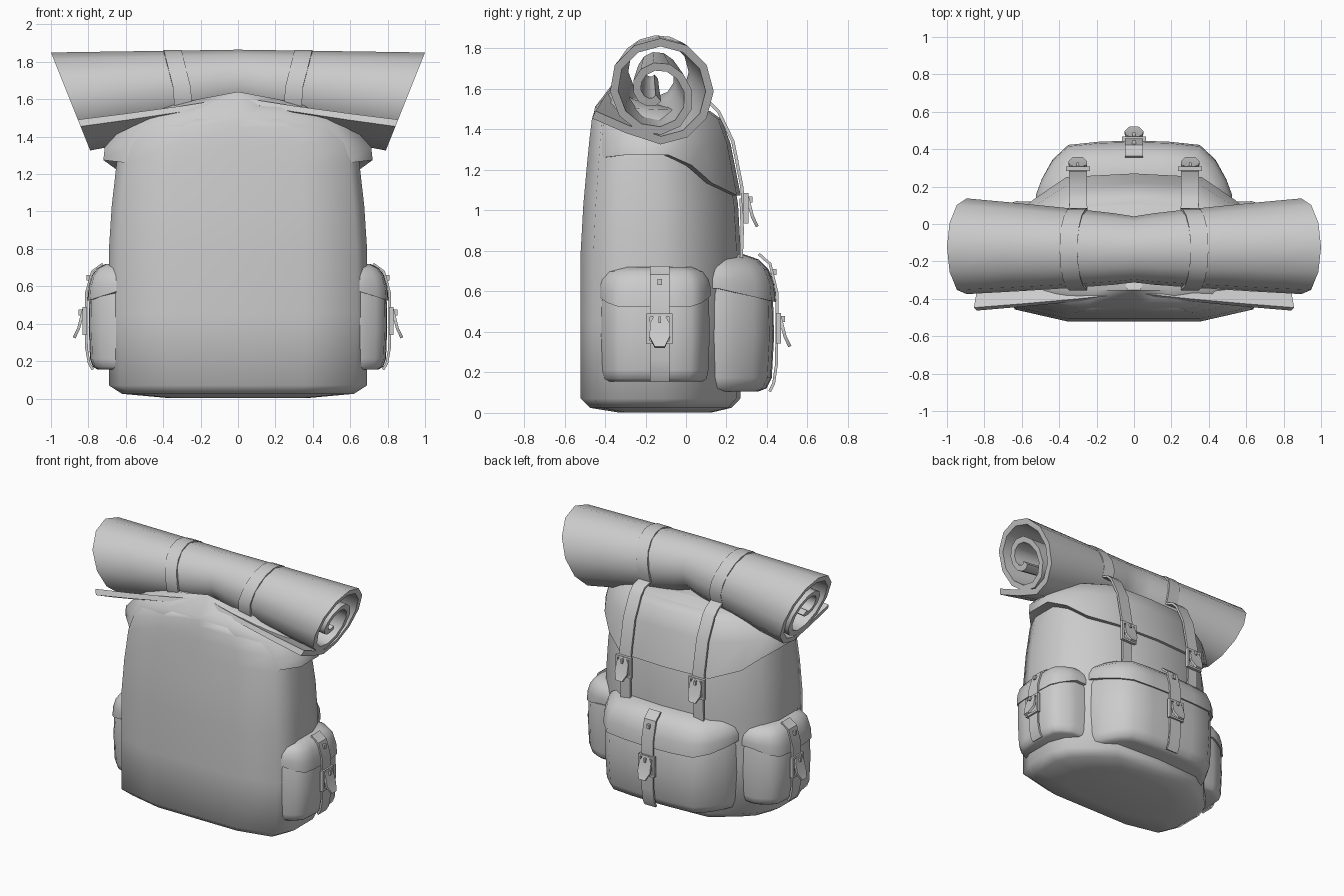
import bpy, bmesh, math
from mathutils import Vector, Matrix

if "Cube" in bpy.data.objects:
    bpy.data.objects.remove(bpy.data.objects["Cube"])

grey = bpy.data.materials.new("canvas_grey")
grey.diffuse_color = (0.6, 0.6, 0.6, 1)
grey.use_nodes = True
grey.node_tree.nodes["Principled BSDF"].inputs["Base Color"].default_value = grey.diffuse_color


def loft(name, rings, M=Matrix(), strip_caps=False, angle=40):
    """Skin closed rings of points and cap both ends."""
    bm = bmesh.new()
    vs = [[bm.verts.new(p) for p in r] for r in rings]
    n = len(vs[0])
    for a, b in zip(vs, vs[1:]):
        for i in range(n):
            j = (i + 1) % n
            bm.faces.new((a[i], a[j], b[j], b[i]))
    for r in (vs[0], vs[-1]):
        if strip_caps:
            for i in range(n // 2 - 1):
                bm.faces.new((r[i], r[i + 1], r[n - 2 - i], r[n - 1 - i]))
        else:
            bm.faces.new(r)
    bmesh.ops.recalc_face_normals(bm, faces=bm.faces)
    me = bpy.data.meshes.new(name)
    bm.to_mesh(me)
    bm.free()
    me.transform(M)
    me.materials.append(grey)
    ob = bpy.data.objects.new(name, me)
    bpy.context.collection.objects.link(ob)
    bpy.ops.object.select_all(action='DESELECT')
    ob.select_set(True)
    bpy.context.view_layer.objects.active = ob
    bpy.ops.object.shade_smooth_by_angle(angle=math.radians(angle))
    return ob


def strap(name, path, w, t=0.016, M=Matrix()):
    """Flat band along a path, its width lying along local x."""
    path = [Vector(p) for p in path]
    ws = w if isinstance(w, list) else [w] * len(path)
    rings = []
    for i, p in enumerate(path):
        tan = path[min(i + 1, len(path) - 1)] - path[max(i - 1, 0)]
        nor = Vector((0, -tan.z, tan.y)).normalized() * t / 2
        side = Vector((ws[i] / 2, 0, 0))
        rings.append([p - side - nor, p + side - nor, p + side + nor, p - side + nor])
    loft(name, rings, M, angle=30)


def box(name, c, s, M):
    x, y, z = (v / 2 for v in s)
    base = [(-x, -y), (x, -y), (x, y), (-x, y)]
    loft(name, [[(c[0] + a, c[1] + b, c[2] + h) for a, b in base] for h in (-z, z)], M)


def buckle(name, M):
    for s in (-1, 1):
        box(name + "_side_bar", (s * 0.056, 0.008, 0), (0.016, 0.024, 0.15), M)
        box(name + "_cross_bar", (0, 0.008, s * 0.067), (0.112, 0.022, 0.016), M)
    strap(name + "_tongue", [(0, 0.012, 0.065), (0, 0.022, 0.03), (0, 0.04, -0.04),
                             (0, 0.064, -0.09)], [0.05, 0.095, 0.1, 0.05], 0.016, M)
    box(name + "_pin", (0, 0.026, 0.045), (0.014, 0.03, 0.03), M)


# ---- main bag ----
HALF = [(0, 0), (.52, 0), (.92, .08), (1, .25), (1, .52), (.93, .68), (.78, .81), (.52, .975), (0, 1)]
OUTLINE = HALF + [(-x, y) for x, y in HALF[-2:0:-1]]


def bag_ring(hw, yf, yb, zf, front_hw=None, back_hw=None):
    def width(y):
        return front_hw if front_hw and y < .15 else back_hw if back_hw and y > .6 else hw
    return [(x * width(y), yf + y * (yb - yf), zf(x, y) if callable(zf) else zf) for x, y in OUTLINE]


loft("bag_body", [bag_ring(*r) for r in (
    (.38, -.34, .13, .003), (.62, -.475, .225, .025), (.69, -.52, .268, .07),
    (.693, -.52, .27, .45), (.69, -.52, .27, .8), (.675, -.507, .257, 1.03),
    (.65, -.487, .22, 1.25), (.635, -.476, .185, 1.36, .61), (.57, -.465, .14, 1.45, .52),
    (.48, -.452, .1, 1.495, .43))], angle=70)


# ---- lid with an edge dipping toward the back ----
def lid_edge(x, y):
    return 1.26 if y < .15 else 1.275 if y < .6 else 1.275 - .2 * min(1, (y - .6) / .3)


def lid_top(x, y):
    return (1.64 - .07 * abs(x)) * (1 - y) + 1.48 * y


loft("bag_lid", [bag_ring(.63, -.46, .2, lid_edge),
                 bag_ring(.72, -.478, .27, lid_edge, .65, .695),
                 bag_ring(.712, -.468, .22, lambda x, y: 1.35 - .02 * y, .63, .7),
                 bag_ring(.615, -.458, .175, 1.45, .57),
                 bag_ring(.53, -.45, .12, lambda x, y: 1.51 - .02 * y, .5),
                 bag_ring(.38, -.352, .03, lid_top)], angle=60)


# ---- pouches ----
P_HALF = [(.98, -.85), (1, 0), (.94, .29), (.83, .65), (.67, .92), (.35, .98)]
P_OUT = P_HALF + [(0, 1)] + [(-u, d) for u, d in P_HALF[::-1]]


def pouch(name, M, hw, depth, z0, z1, u0):
    h = z1 - z0

    def ring(t, su, sd):
        return [(u * hw * su, d * depth * (sd if d > 0 else 1),
                 z0 + h * (t(d) if callable(t) else t)) for u, d in P_OUT]

    loft(name + "_body", [ring(*r) for r in (
        (0, .86, .72), (.025, .93, .87), (.1, .96, .96), (.4, .98, 1),
        (.7, .97, .98), (.9, .88, .8))], M, angle=50)
    # flap overhanging the pouch body
    loft(name + "_flap", [ring(*r) for r in (
        (lambda d: .65 + .1 * (1 - max(d, 0)), 1, 1.04),
        (lambda d: .78 + .04 * (1 - max(d, 0)), 1, 1.01),
        (.89, .965, .9), (.96, .86, .73), (1, .66, .45))], M, angle=50)
    pts = [(1, -.075), (.965, -.05), (.93, -.02), (.72, .014), (.5, .014), (.2, .012),
           (.06, -.002), (.0, -.022)]
    strap(name + "_strap", [(u0, depth + o, z0 + h * t) for t, o in pts], .095, .014, M)
    box(name + "_stud", (u0, depth - .003, z0 + h * .87), (.022, .03, .03), M)
    buckle(name + "_buckle", M @ Matrix.Translation((u0, depth + .014, z0 + h * .46)))


pouch("back_pouch", Matrix.Translation((0, .155, 0)), .525, .28, .105, .785, 0)
for s, side in ((1, "right"), (-1, "left")):
    pouch(side + "_pouch", Matrix.Translation((s * .63, -.155, 0)) @ Matrix.Rotation(-s * math.pi / 2, 4, 'Z'),
          .277, .168, .155, .72, -s * .025)

# ---- bedroll: a spiral sheet, pinched in the middle ----
line = [Vector((-.33, -.115)), Vector((-.17, -.185))]
for k in range(26):
    r = .242 if k <= 8 else .242 - .012 * (k - 8)
    a = math.radians(-90 + 30 * k)
    shift = -.03 * min(1, max(0, (k - 12) / 4))
    line.append(Vector((r * math.cos(a) + shift, r * math.sin(a))))
left, right = [], []
for i, p in enumerate(line):
    t = (line[min(i + 1, len(line) - 1)] - line[max(i - 1, 0)]).normalized()
    n = Vector((-t.y, t.x)) * .02
    left.append(p + n)
    right.append(p - n)
profile = left + right[::-1]


def roll_centre(x):
    """Scale, centre y and centre z of the roll at x."""
    x = abs(x)
    s = .69 + .31 * x ** .8
    return s, -.14 + .015 * x, 1.865 - .015 * x - .262 * s


rings = []
for x in (-1, -.7, -.35, -.12, 0, .12, .35, .7, 1):
    s, cy, cz = roll_centre(x)
    # the ends are cut at a slant, longer at the top
    rings.append([(x * (1 - .21 * (.262 - q.y) / .524), cy + q.x * s, cz + q.y * s) for q in profile])
loft("bedroll", rings, strip_caps=True, angle=40)

# ---- long straps over the bedroll ----
for sx, side in ((1, "right"), (-1, "left")):
    s, cy, cz = roll_centre(.34)
    path = []
    for deg in range(215, -30, -20):
        a = math.radians(deg)
        path.append((sx * (.295 + .055 * max(0, math.sin(a))),
                     cy + (.26 * s - .001) * math.cos(a), cz + (.26 * s - .001) * math.sin(a)))
    path += [(sx * .3, y, z) for y, z in ((.12, 1.53), (.16, 1.49), (.232, 1.34), (.275, 1.12), (.287, 1.0))]
    strap(side + "_roll_strap", path, .095, .016)
    strap(side + "_lower_strap", [(sx * .3, .272, 1.06), (sx * .3, .278, .9), (sx * .3, .272, .73)], .08)
    buckle(side + "_roll_buckle", Matrix.Translation((sx * .3, .288, 1.01)))
